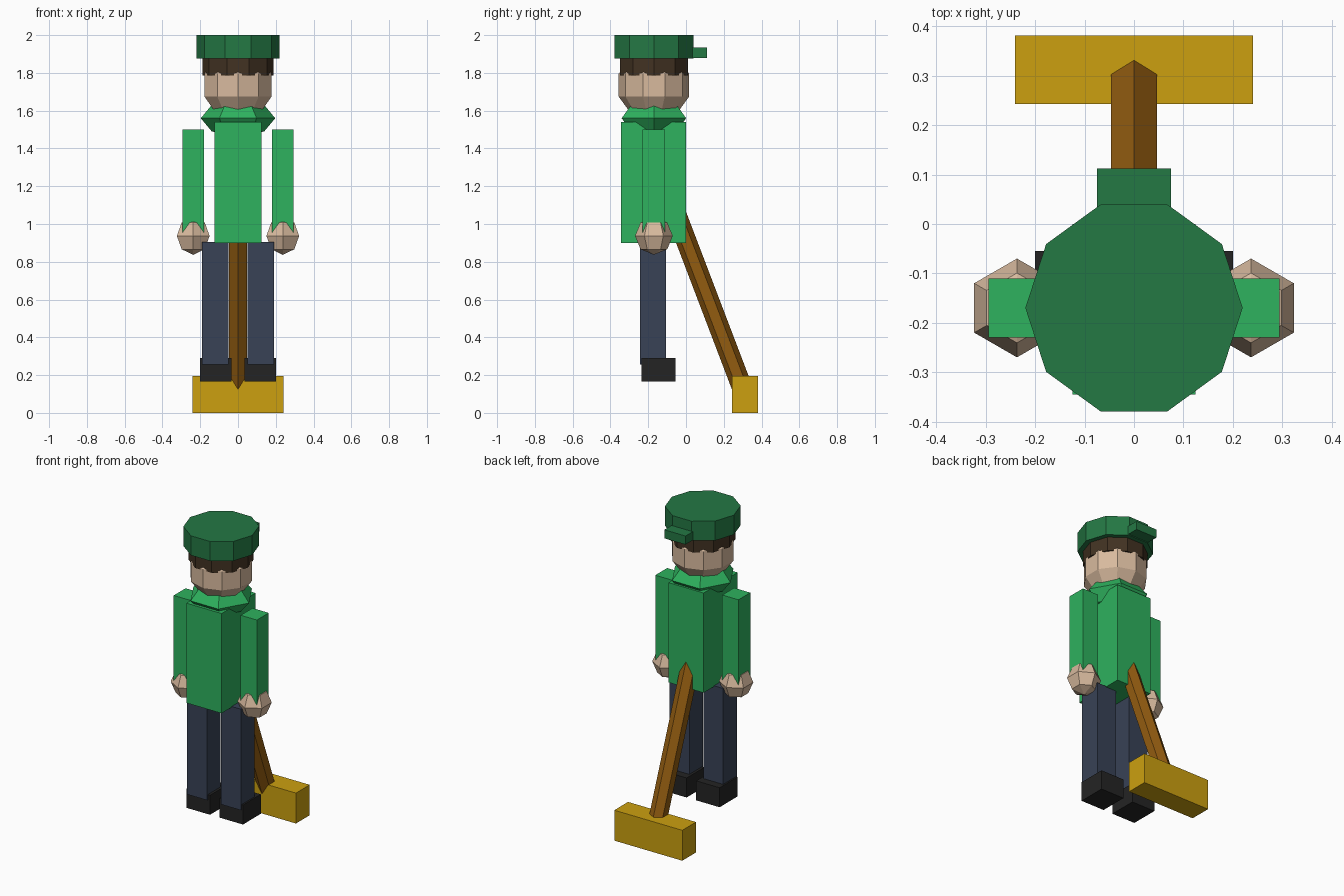
import bpy, math
from mathutils import Vector, Matrix

if "Cube" in bpy.data.objects:
    bpy.data.objects.remove(bpy.data.objects["Cube"])

BODY_Y = -0.17  # centre line of the figure


def material(name, r, g, b):
    def lin(c):
        c /= 255
        return c / 12.92 if c <= 0.04045 else ((c + 0.055) / 1.055) ** 2.4
    m = bpy.data.materials.new(name)
    m.diffuse_color = (lin(r), lin(g), lin(b), 1)
    m.use_nodes = True
    m.node_tree.nodes["Principled BSDF"].inputs["Base Color"].default_value = m.diffuse_color
    return m


SHIRT = material("shirt_green", 46, 178, 94)
HAT = material("hat_green", 36, 120, 68)
SKIN = material("skin", 216, 186, 158)
HAIR = material("hair_brown", 66, 50, 34)
JEANS = material("denim_blue", 56, 66, 86)
SHOE = material("shoe_black", 36, 36, 36)
WOOD = material("handle_wood", 146, 92, 16)
YELLOW = material("mallet_yellow", 204, 160, 16)


def finish(name, mat):
    ob = bpy.context.object
    ob.name = name
    ob.data.materials.append(mat)
    return ob


def box(name, mat, x, y, z):
    """Box from (min, max) pairs."""
    bpy.ops.mesh.primitive_cube_add(size=1)
    ob = finish(name, mat)
    spans = (x, y, z)
    size = Matrix.Diagonal([b - a for a, b in spans] + [1])
    ob.data.transform(Matrix.Translation([(a + b) / 2 for a, b in spans]) @ size)
    return ob


def drum(name, mat, sides, r, z0, z1):
    """Upright prism on the body axis with corners on the x axis."""
    bpy.ops.mesh.primitive_cylinder_add(vertices=sides, radius=r, depth=z1 - z0)
    ob = finish(name, mat)
    ob.data.transform(Matrix.Translation((0, BODY_Y, (z0 + z1) / 2))
                      @ Matrix.Rotation(math.pi / 2, 4, 'Z'))
    return ob


def ball(name, mat, segs, rings, r, loc, squash=1, turn=0):
    bpy.ops.mesh.primitive_uv_sphere_add(segments=segs, ring_count=rings, radius=r)
    ob = finish(name, mat)
    ob.data.transform(Matrix.Translation(loc) @ Matrix.Rotation(turn, 4, 'Z')
                      @ Matrix.Diagonal((1, 1, squash, 1)))
    return ob


# Head, hair band and cap
ball("head", SKIN, 10, 5, 0.196, (0, BODY_Y, 1.735))
drum("hair", HAIR, 10, 0.189, 1.785, 1.88)
drum("cap", HAT, 10, 0.22, 1.875, 2.0)
box("cap_brim", HAT, (-0.075, 0.075), (-0.05, 0.112), (1.88, 1.935))

# Torso and faceted collar
box("torso", SHIRT, (-0.125, 0.125), (-0.345, 0.0), (0.9, 1.54))
ball("collar", SHIRT, 6, 4, 0.197, (0, BODY_Y, 1.56), 0.5, math.pi / 2)

# Limbs on both sides
for side, s in (("left", -1), ("right", 1)):
    def span(a, b):
        return tuple(sorted((s * a, s * b)))
    box(side + "_arm", SHIRT, span(0.18, 0.295), (-0.23, -0.11), (0.92, 1.5))
    ball(side + "_hand", SKIN, 6, 4, 0.1, (s * 0.237, BODY_Y, 0.937))
    box(side + "_leg", JEANS, span(0.05, 0.19), (-0.243, -0.105), (0.257, 0.905))
    box(side + "_shoe", SHOE, span(0.034, 0.2), (-0.235, -0.055), (0.165, 0.29))

# Mallet: block head and slanted six-sided handle
box("mallet_head", YELLOW, (-0.241, 0.241), (0.243, 0.382), (0, 0.195))
low, high = Vector((0, 0.31, 0.1)), Vector((0, -0.09, 1.15))
axis = high - low
bpy.ops.mesh.primitive_cylinder_add(vertices=6, radius=0.054, depth=axis.length)
handle = finish("mallet_handle", WOOD)
handle.data.transform(Matrix.Translation((low + high) / 2)
                      @ Matrix.Rotation(math.atan2(-axis.y, axis.z), 4, 'X'))
